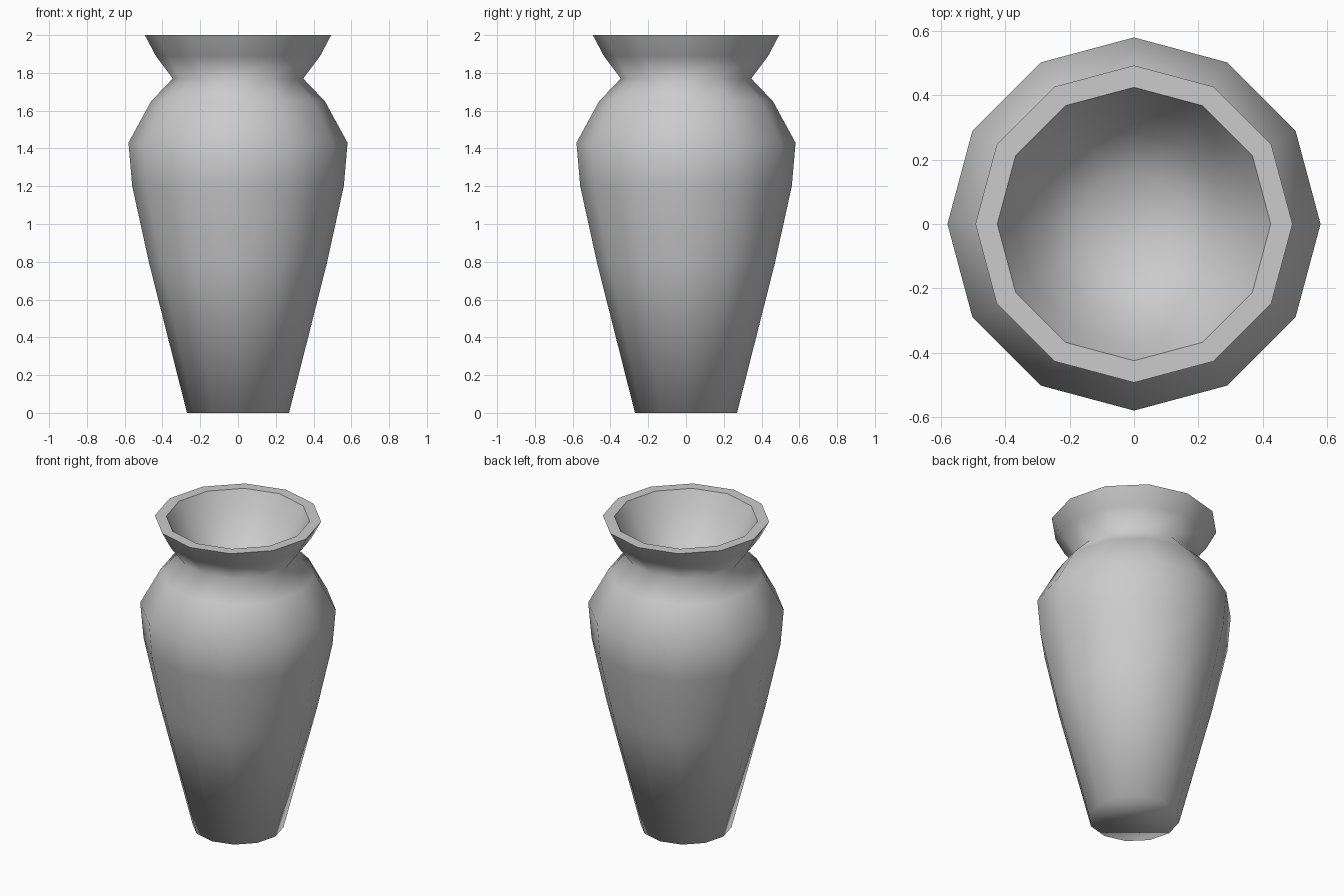
import bpy, bmesh
from math import sin, cos, pi

if "Cube" in bpy.data.objects:
    bpy.data.objects.remove(bpy.data.objects["Cube"])

SIDES = 12
HEIGHT = 2.0

# Profile (radius, z): outer wall from base to rim, then the hollow mouth
profile = [(0.27, 0), (0.47, 0.79), (0.56, 1.2), (0.58, 1.43), (0.46, 1.65),
           (0.345, 1.77), (0.435, 1.89), (0.493, HEIGHT),
           (0.425, HEIGHT), (0.37, 1.89), (0.285, 1.77), (0.16, 1.67)]

bm = bmesh.new()
rings = [[bm.verts.new((r * cos(2 * pi * i / SIDES), r * sin(2 * pi * i / SIDES), z))
          for i in range(SIDES)] for r, z in profile]

# Walls between neighbouring rings
for low, high in zip(rings, rings[1:]):
    for i in range(SIDES):
        j = (i + 1) % SIDES
        bm.faces.new((low[i], low[j], high[j], high[i]))

# Base and bottom of the hollow
bm.faces.new(rings[0][::-1])
bm.faces.new(rings[-1])

# Smooth shading with a crisp flat rim
for f in bm.faces:
    f.smooth = True
for e in bm.edges:
    if all(abs(v.co.z - HEIGHT) < 1e-4 for v in e.verts):
        e.smooth = False

mesh = bpy.data.meshes.new("vase")
bm.to_mesh(mesh)
bm.free()
vase = bpy.data.objects.new("vase", mesh)
bpy.context.collection.objects.link(vase)
